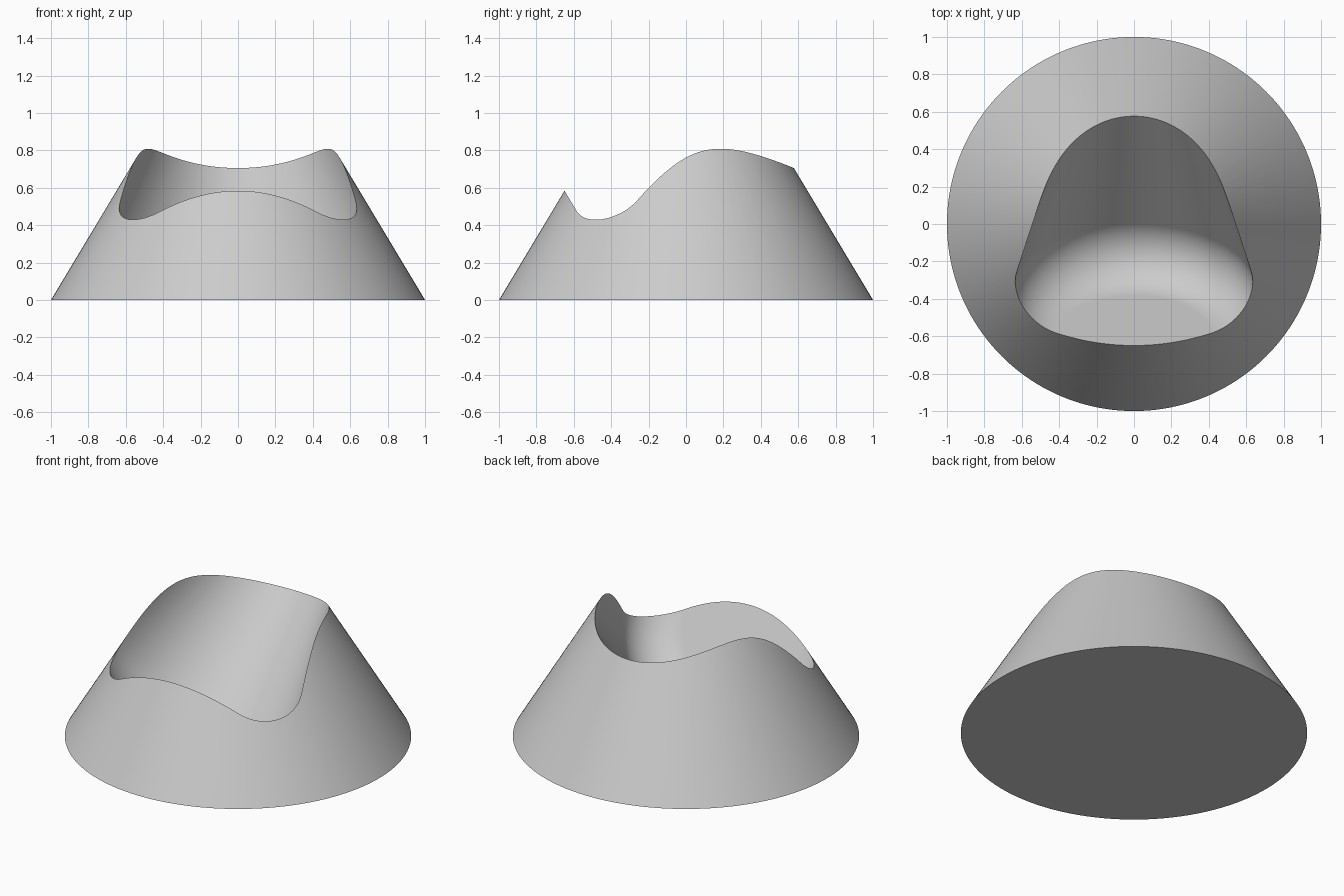
import bpy
import bmesh
from math import cos, sin, pi, radians, tan
from mathutils import Vector

if "Cube" in bpy.data.objects:
    bpy.data.objects.remove(bpy.data.objects["Cube"])

grey = bpy.data.materials.new("plain grey")
grey.use_nodes = True
colour = (0.6, 0.6, 0.6, 1)
grey.diffuse_color = colour
grey.node_tree.nodes["Principled BSDF"].inputs["Base Color"].default_value = colour


def make_object(name, bm):
    bmesh.ops.recalc_face_normals(bm, faces=bm.faces)
    mesh = bpy.data.meshes.new(name)
    bm.to_mesh(mesh)
    bm.free()
    mesh.materials.append(grey)
    obj = bpy.data.objects.new(name, mesh)
    bpy.context.collection.objects.link(obj)
    return obj


# Full cone body
HEIGHT = 1.667
bm = bmesh.new()
bmesh.ops.create_cone(bm, cap_ends=True, segments=160, radius1=1, radius2=0, depth=HEIGHT)
bmesh.ops.translate(bm, verts=bm.verts, vec=(0, 0, HEIGHT / 2))
body = make_object("cone_body", bm)

# Scoop cutter: a tapered round-bottomed trough with a filleted front end
TILT, TAPER = radians(31), radians(15.5)
BASE_R, FILLET, LENGTH = 0.728, 0.24, 1.7
along = Vector((0, cos(TILT), sin(TILT)))
up = Vector((0, -sin(TILT), cos(TILT)))
lip = Vector((0, -0.65, 0.585))
origin = lip + up * (0.727 - lip.dot(up))

# Profile as (distance along the trough, radius)
centre_r = BASE_R - FILLET * tan(TAPER) - FILLET / cos(TAPER)
STEPS = 20
profile = []
for i in range(STEPS + 1):
    a = (pi / 2 + TAPER) * i / STEPS
    profile.append((FILLET * (1 - cos(a)), centre_r + FILLET * sin(a)))
profile.append((LENGTH, BASE_R - LENGTH * tan(TAPER)))

# Loft U-shaped sections, open side reaching above the cone tip
ARC = 72
bm = bmesh.new()
rings = []
for t, r in profile:
    section = [(-r, 1.5)]
    section += [(-r * cos(pi * k / ARC), -r * sin(pi * k / ARC)) for k in range(ARC + 1)]
    section.append((r, 1.5))
    rings.append([bm.verts.new(origin + along * t + up * v + Vector((x, 0, 0))) for x, v in section])
for a, b in zip(rings, rings[1:]):
    for k in range(len(a)):
        n = (k + 1) % len(a)
        bm.faces.new((a[k], a[n], b[n], b[k]))
bm.faces.new(rings[0])
bm.faces.new(rings[-1])
cutter = make_object("scoop_cutter", bm)

# Cut the scoop out of the cone
cut = body.modifiers.new("scoop", "BOOLEAN")
cut.operation = "DIFFERENCE"
cut.solver = "EXACT"
cut.object = cutter
bpy.ops.object.select_all(action="DESELECT")
body.select_set(True)
bpy.context.view_layer.objects.active = body
bpy.ops.object.modifier_apply(modifier=cut.name)
bpy.data.objects.remove(cutter)

# Smooth faces, crisp rim
bpy.ops.object.shade_smooth_by_angle(angle=radians(30))
weighted = body.modifiers.new("even_shading", "WEIGHTED_NORMAL")
weighted.keep_sharp = True
